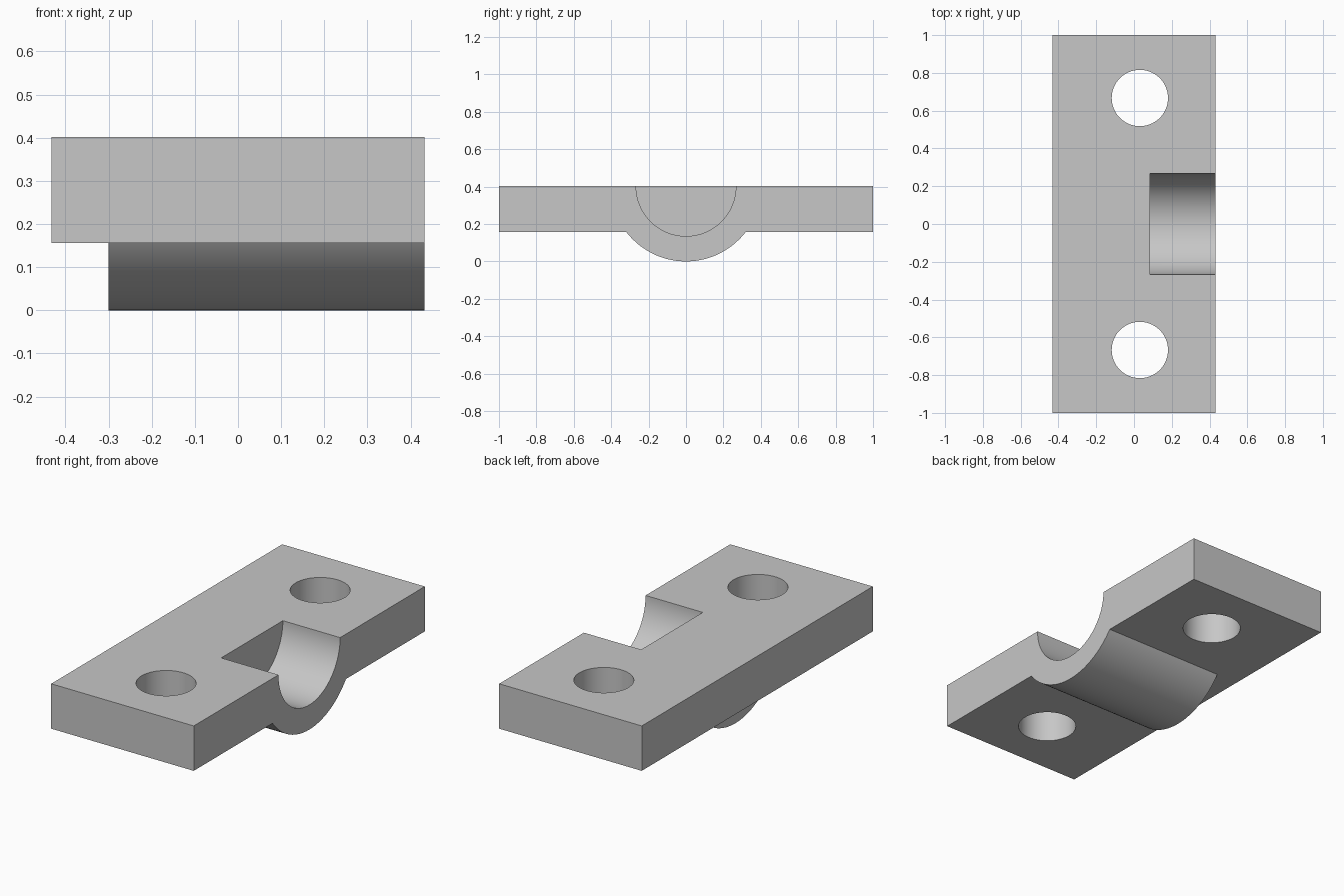
import bpy
import math

if "Cube" in bpy.data.objects:
    bpy.data.objects.remove(bpy.data.objects["Cube"], do_unlink=True)

HALF_X, HALF_Y = 0.432, 1.0
TOP, UNDERSIDE = 0.402, 0.156

grey = bpy.data.materials.new("plain grey")
grey.use_nodes = True
colour = (0.57, 0.57, 0.57, 1)
grey.diffuse_color = colour
grey.node_tree.nodes["Principled BSDF"].inputs["Base Color"].default_value = colour


def prism(name, profile, x0, x1):
    """Extrude a counter-clockwise (y, z) profile from x0 to x1."""
    n = len(profile)
    verts = [(x, y, z) for x in (x0, x1) for y, z in profile]
    faces = [tuple(reversed(range(n))), tuple(range(n, 2 * n))]
    faces += [(i, (i + 1) % n, n + (i + 1) % n, n + i) for i in range(n)]
    mesh = bpy.data.meshes.new(name)
    mesh.from_pydata(verts, [], faces)
    mesh.materials.append(grey)
    obj = bpy.data.objects.new(name, mesh)
    bpy.context.collection.objects.link(obj)
    return obj


def arc(radius, start, end, steps):
    """Arc points about the bore axis, which lies in the top face."""
    angles = [start + (end - start) * i / steps for i in range(steps + 1)]
    return [(radius * math.cos(a), TOP + radius * math.sin(a)) for a in angles]


def combine(target, tool, operation):
    mod = target.modifiers.new(tool.name, 'BOOLEAN')
    mod.operation = operation
    mod.solver = 'EXACT'
    mod.object = tool
    tool.hide_render = True
    bpy.context.view_layer.objects.active = target
    bpy.ops.object.modifier_apply(modifier=mod.name)
    bpy.data.objects.remove(tool, do_unlink=True)


# Flat mounting plate
plate = prism("clamp_plate", [(-HALF_Y, UNDERSIDE), (HALF_Y, UNDERSIDE),
                              (HALF_Y, TOP), (-HALF_Y, TOP)], -HALF_X, HALF_X)

# Rounded boss under the plate, its flat top buried inside
dip = math.asin(0.15 / TOP)
boss = prism("boss", arc(TOP, math.pi + dip, 2 * math.pi - dip, 64), -0.30, HALF_X)
combine(plate, boss, 'UNION')

# Half-round pocket open to the left side
pocket = prism("pocket_cutter", arc(0.267, 0, 2 * math.pi, 128)[:-1], 0.085, 0.6)
combine(plate, pocket, 'DIFFERENCE')

# Two bolt holes
for side in (-1, 1):
    bpy.ops.mesh.primitive_cylinder_add(vertices=96, radius=0.149, depth=1,
                                        location=(0.031, side * 0.667, 0.3))
    hole = bpy.context.object
    hole.name = "hole_cutter"
    hole.data.materials.append(grey)
    combine(plate, hole, 'DIFFERENCE')

# Smooth curved walls, crisp edges
bpy.ops.object.select_all(action='DESELECT')
plate.select_set(True)
bpy.context.view_layer.objects.active = plate
bpy.ops.object.shade_smooth_by_angle(angle=math.radians(25))
